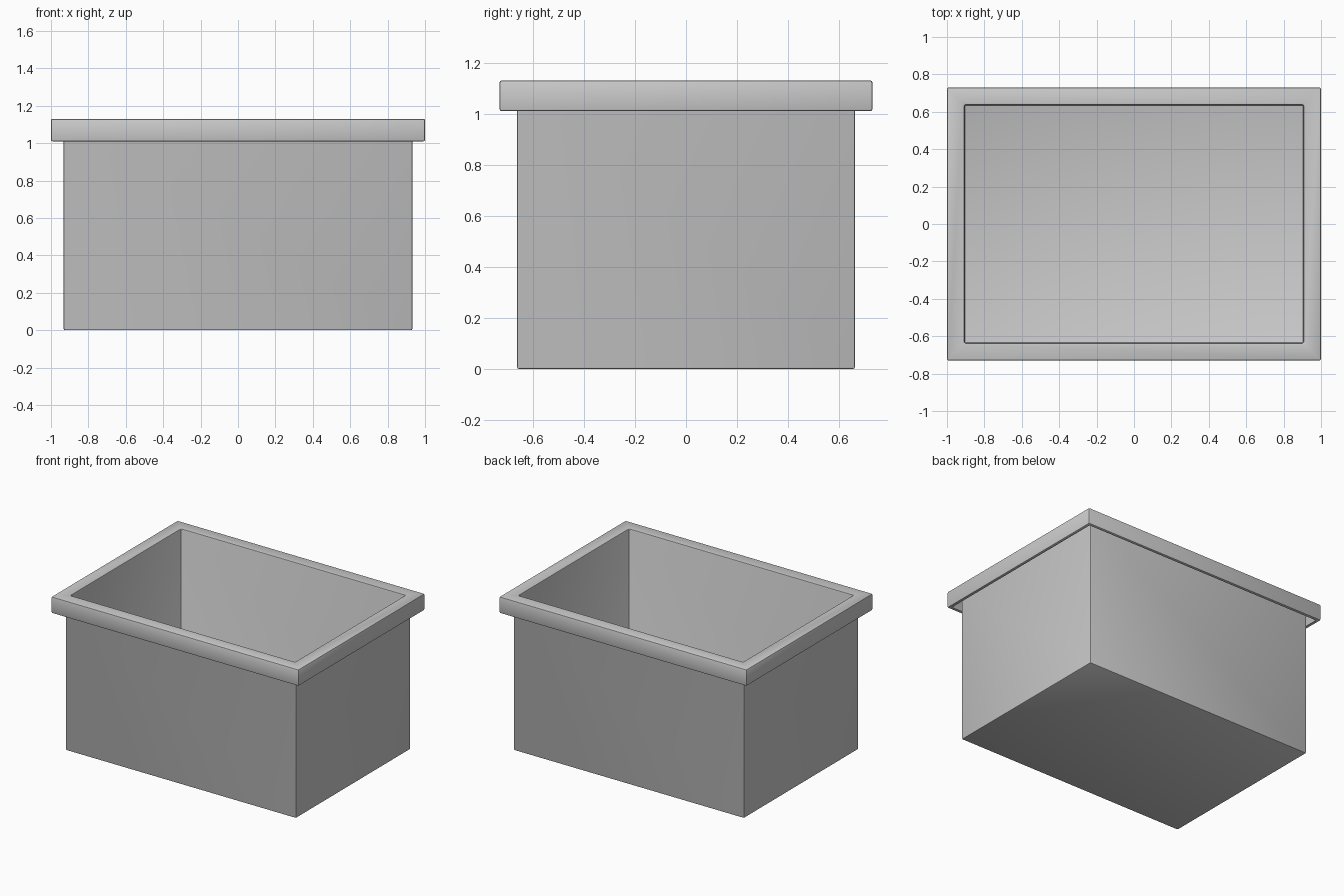
import bpy
import bmesh

if "Cube" in bpy.data.objects:
    bpy.data.objects.remove(bpy.data.objects["Cube"])

HX, HY = 1.0, 0.73        # outer half sizes of the rim
TOP, LIP, T = 1.13, 1.01, 0.025

# Wall section as (inset from rim outline, height): inner floor, over the rim,
# down the hollow lip, back up under it and down the outside to the base
section = [
    (0.093, T), (0.093, TOP), (0.0, TOP), (0.0, LIP),
    (T, LIP), (T, TOP - T), (0.068, TOP - T), (0.068, 0.0),
]


def ring(bm, inset, z):
    x, y = HX - inset, HY - inset
    return [bm.verts.new(p) for p in
            ((-x, -y, z), (x, -y, z), (x, y, z), (-x, y, z))]


# Open storage bin with a folded-over rim
bm = bmesh.new()
rings = [ring(bm, d, z) for d, z in section]
for a, b in zip(rings, rings[1:]):
    for i in range(4):
        j = (i + 1) % 4
        bm.faces.new((a[i], a[j], b[j], b[i]))
bm.faces.new(rings[0])
bm.faces.new(rings[-1])
bmesh.ops.recalc_face_normals(bm, faces=bm.faces[:])

mesh = bpy.data.meshes.new("storage_bin")
bm.to_mesh(mesh)
bm.free()
bin_obj = bpy.data.objects.new("storage_bin", mesh)
bpy.context.collection.objects.link(bin_obj)

# Small softened edges
bevel = bin_obj.modifiers.new("edge_bevel", 'BEVEL')
bevel.width = 0.008
bevel.segments = 2
bevel.limit_method = 'ANGLE'

bpy.context.view_layer.objects.active = bin_obj
bin_obj.select_set(True)
bpy.ops.object.modifier_apply(modifier=bevel.name)
bpy.ops.object.shade_smooth_by_angle()
